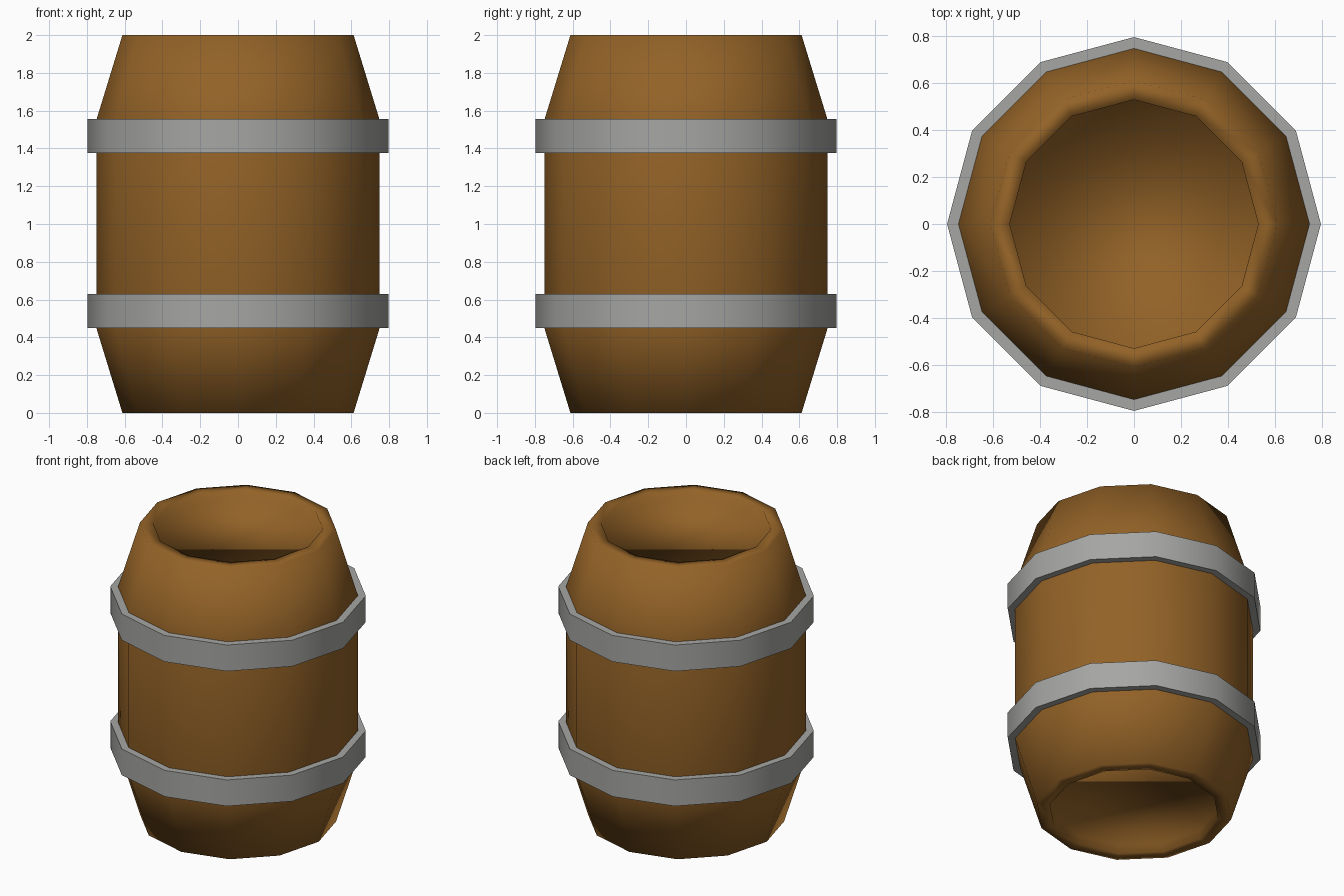
import bpy, bmesh, math

if "Cube" in bpy.data.objects:
    bpy.data.objects.remove(bpy.data.objects["Cube"])

SIDES = 12

def material(name, rgb):
    m = bpy.data.materials.new(name)
    m.diffuse_color = (*rgb, 1)
    m.use_nodes = True
    m.node_tree.nodes["Principled BSDF"].inputs["Base Color"].default_value = m.diffuse_color
    return m

wood = material("brown wood", (0.29, 0.122, 0.02))
metal = material("grey metal", (0.38, 0.38, 0.37))

def lathe(name, profile, mat, closed, smooth_angle):
    """Spin an (r, z) profile into a 12-sided solid; cap the ends if open."""
    bm = bmesh.new()
    rings = [[bm.verts.new((r * math.cos(math.tau * i / SIDES),
                            r * math.sin(math.tau * i / SIDES), z))
              for i in range(SIDES)] for r, z in profile]
    pairs = list(zip(rings, rings[1:]))
    if closed:
        pairs.append((rings[-1], rings[0]))
    else:
        bm.faces.new(rings[0])
        bm.faces.new(rings[-1])
    for a, b in pairs:
        for i in range(SIDES):
            j = (i + 1) % SIDES
            bm.faces.new((a[i], a[j], b[j], b[i]))
    bmesh.ops.recalc_face_normals(bm, faces=bm.faces)
    mesh = bpy.data.meshes.new(name)
    bm.to_mesh(mesh)
    bm.free()
    mesh.materials.append(mat)
    ob = bpy.data.objects.new(name, mesh)
    bpy.context.collection.objects.link(ob)
    bpy.ops.object.select_all(action='DESELECT')
    ob.select_set(True)
    bpy.context.view_layer.objects.active = ob
    bpy.ops.object.shade_smooth_by_angle(angle=math.radians(smooth_angle))
    return ob

# Barrel body: recessed lids at both ends, straight middle, tapered ends
half = [(0.53, 0.06), (0.53, 0.0), (0.612, 0.0), (0.75, 0.45)]
body = half + [(r, 2 - z) for r, z in reversed(half)]
lathe("barrel_body", body, wood, False, 120)

# Metal hoops
for name, z0, z1 in (("lower_hoop", 0.45, 0.63), ("upper_hoop", 1.375, 1.555)):
    lathe(name, [(0.74, z0), (0.797, z0), (0.797, z1), (0.74, z1)], metal, True, 40)
